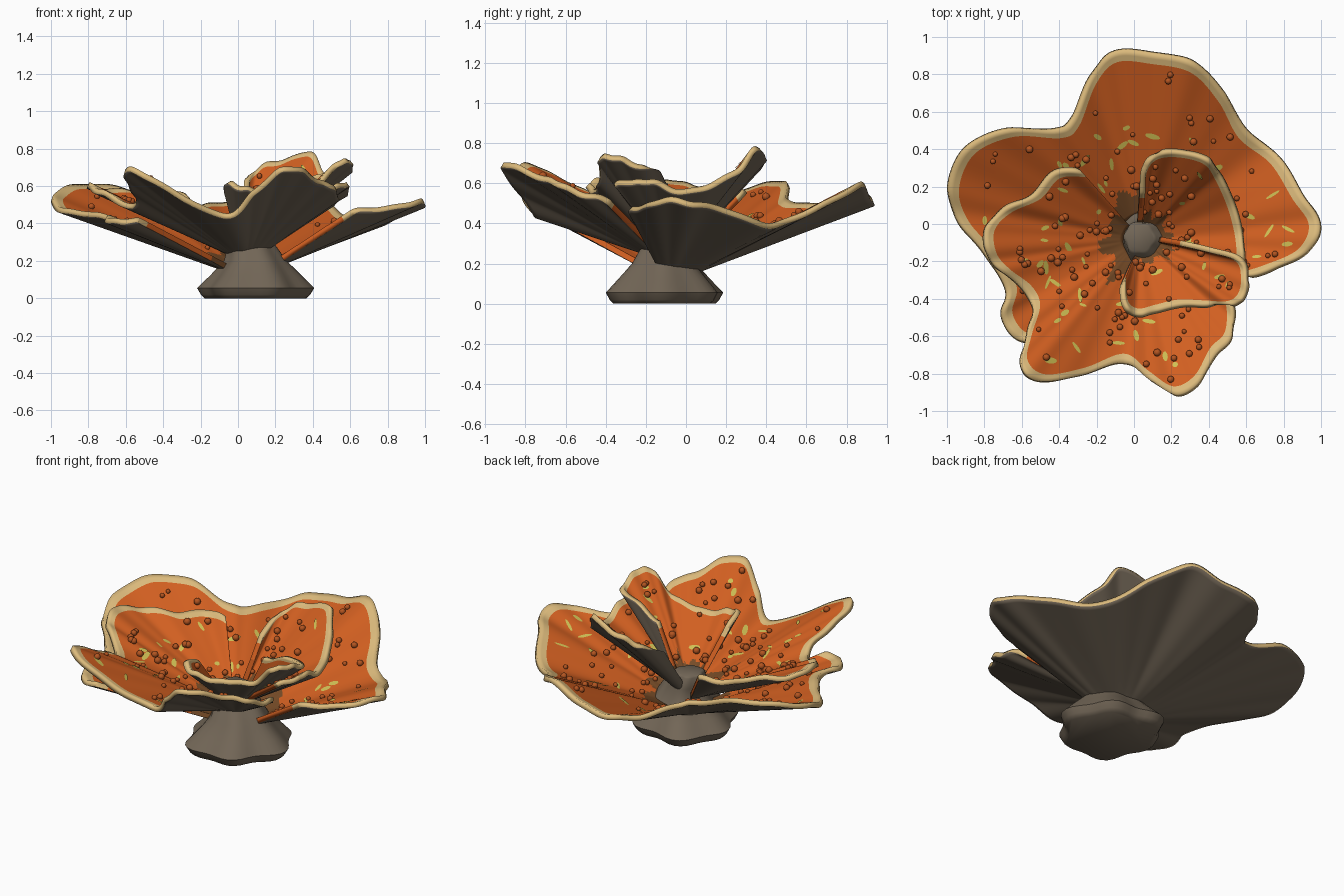
import bpy, bmesh, math, random
from mathutils import Vector, Matrix

random.seed(4)
cube = bpy.data.objects.get("Cube")
if cube:
    bpy.data.objects.remove(cube)


def material(name, color):
    mat = bpy.data.materials.new(name)
    mat.use_nodes = True
    rgba = (*color, 1)
    mat.diffuse_color = rgba
    mat.node_tree.nodes["Principled BSDF"].inputs["Base Color"].default_value = rgba
    return mat


orange = material("orange flesh", (.64, .115, .015))
inner = material("brown throat", (.18, .07, .02))
tan = material("tan rim", (.71, .49, .2))
yellow = material("yellow patch", (.62, .52, .09))
rust = material("rust bump", (.45, .09, .015))
stone = material("grey brown stump", (.17, .134, .095))


def finish(name, bm, mats, angle=None):
    mesh = bpy.data.meshes.new(name)
    bm.to_mesh(mesh)
    bm.free()
    for mat in mats:
        mesh.materials.append(mat)
    obj = bpy.data.objects.new(name, mesh)
    bpy.context.collection.objects.link(obj)
    if angle:
        bpy.ops.object.select_all(action="DESELECT")
        obj.select_set(True)
        bpy.context.view_layer.objects.active = obj
        bpy.ops.object.shade_smooth_by_angle(angle=math.radians(angle))
    return obj


def spline(points, u):
    """Smooth curve through the points, u from 0 to 1."""
    t = u * (len(points) - 1)
    i = min(int(t), len(points) - 2)
    t -= i
    a, b, c, d = (Vector(points[min(max(i + k, 0), len(points) - 1)]) for k in (-1, 0, 1, 2))
    return b + .5 * t * (c - a + t * (2 * a - 5 * b + 4 * c - d + t * (3 * (b - c) + d - a)))


class Frond:
    """Fan surface ruled from a small ring on the stump out to a wavy rim."""

    def __init__(self, rim, root_radius, root_height, band):
        self.rim, self.radius, self.band = rim, root_radius, band
        self.root = Vector((.04, -.08, root_height))

    def ends(self, u):
        edge = spline(self.rim, u)
        out = Vector((edge.x - self.root.x, edge.y - self.root.y, 0)).normalized()
        return self.root + out * self.radius, edge

    def point(self, u, v):
        a, b = self.ends(u)
        p = a.lerp(b, v)
        turn = u * len(self.rim)
        p.z += v * (.006 * math.sin(turn * 3.1) + .004 * math.sin(turn * 5.3))
        return p

    def normal(self, u, v):
        e = .004
        n = (self.point(u + e, v) - self.point(u - e, v)).cross(
            self.point(u, v + e) - self.point(u, v - e)).normalized()
        return n if n.z > 0 else -n


# Rim outlines, counter-clockwise
lower = Frond([
    (.6, -.28, .47), (.75, -.23, .49), (.93, -.14, .52), (.99, 0, .52), (.9, .15, .49),
    (.78, .35, .42), (.6, .5, .42), (.48, .7, .52), (.32, .86, .6), (.1, .91, .55),
    (-.1, .92, .51), (-.22, .8, .5), (-.32, .57, .5), (-.42, .5, .53), (-.68, .5, .6),
    (-.9, .4, .61), (-.99, .2, .54), (-.94, .02, .49), (-.8, -.15, .46), (-.68, -.35, .45),
    (-.7, -.5, .43), (-.63, -.61, .43), (-.52, -.62, .42)], .125, .18, .06)
middle = Frond([
    (-.28, .28, .56), (-.43, .27, .57), (-.54, .15, .57), (-.7, .07, .59), (-.79, -.03, .61),
    (-.78, -.16, .61), (-.71, -.25, .57), (-.59, -.35, .51), (-.54, -.46, .54), (-.58, -.62, .63),
    (-.6, -.76, .69), (-.5, -.84, .68), (-.28, -.81, .54), (-.06, -.74, .46), (.08, -.83, .57),
    (.22, -.91, .7), (.34, -.85, .69), (.43, -.7, .64), (.51, -.62, .6), (.53, -.5, .56),
    (.51, -.38, .52)], .095, .265, .05)
upper = Frond([
    (.51, -.36, .6), (.57, -.27, .62), (.58, -.18, .62), (.57, -.05, .58), (.53, .1, .59),
    (.46, .25, .68), (.39, .34, .78), (.25, .38, .75), (.13, .37, .71), (.07, .3, .66),
    (.06, .16, .56)], .075, .305, .038)
# The front frond curls inward into a raised wall at its end
front = Frond([
    (-.05, -.3, .56), (-.04, -.43, .63), (.02, -.48, .6), (.12, -.46, .58), (.25, -.43, .58),
    (.4, -.43, .62), (.52, -.43, .72), (.58, -.39, .75), (.6, -.3, .72), (.57, -.205, .69),
    (.41, -.155, .65), (.26, -.12, .6)], .075, .315, .038)

fronds = {"lower_frond": lower, "middle_frond": middle, "upper_frond": upper, "front_frond": front}

# Fronds: orange inside, tan along the rim, brown at the throat, stump colour beneath
COLUMNS, ROWS = 200, 30
for name, frond in fronds.items():
    bm = bmesh.new()
    grid = []
    for i in range(COLUMNS + 1):
        u = i / COLUMNS
        a, b = frond.ends(u)
        band = 1 - frond.band / (b - a).length
        steps = [band * k / ROWS for k in range(ROWS + 1)] + [(1 + band) / 2, 1]
        grid.append([bm.verts.new(frond.point(u, v)) for v in steps])
    for i in range(COLUMNS):
        throat = 4.8 + 1.6 * math.sin(i * .13) + .8 * math.sin(i * .31)
        for k in range(ROWS + 2):
            face = bm.faces.new((grid[i][k], grid[i][k + 1], grid[i + 1][k + 1], grid[i + 1][k]))
            face.material_index = 4 if k >= ROWS else 2 if k < throat else 0
    bm.normal_update()
    if sum(f.normal.z for f in bm.faces) < 0:
        bmesh.ops.reverse_faces(bm, faces=bm.faces[:])
    obj = finish(name, bm, [orange, stone, inner, stone, tan, stone], 50)
    shell = obj.modifiers.new("thickness", "SOLIDIFY")
    shell.thickness = .03
    shell.offset = -1
    shell.material_offset = 1
    shell.material_offset_rim = 0

# Stump: lumpy flared foot tapering to a blunt top
bm = bmesh.new()
rings = []
SIDES = 48
for z, r, x, y, lumps in [(0, .255, .085, -.11, 1), (.02, .275, .085, -.11, 1),
                          (.055, .294, .085, -.11, 1), (.12, .235, .09, -.11, .8),
                          (.2, .162, .09, -.11, .5), (.29, .12, .07, -.1, .5),
                          (.36, .084, .03, -.075, .8), (.37, .072, .03, -.075, .8)]:
    ring = []
    for k in range(SIDES):
        t = math.tau * k / SIDES
        lump = 1 + lumps * (.07 * math.cos(6 * t + .4) + .04 * math.sin(3 * t + 1))
        ring.append(bm.verts.new((x + r * lump * math.cos(t), y + r * lump * math.sin(t), z)))
    rings.append(ring)
for low, high in zip(rings, rings[1:]):
    for k in range(SIDES):
        n = (k + 1) % SIDES
        bm.faces.new((low[k], low[n], high[n], high[k]))
bm.faces.new(rings[0][::-1])
bm.faces.new(rings[-1])
finish("stump", bm, [stone], 60)

# Round bumps scattered over the upper faces, denser near the throat
bm = bmesh.new()
for frond, count in ((lower, 70), (middle, 75), (upper, 28), (front, 18)):
    for _ in range(count):
        u, v = random.uniform(.03, .9), .14 + .76 * random.random() ** 1.2
        size = random.uniform(.013, .021)
        place = Matrix.Translation(frond.point(u, v) + frond.normal(u, v) * size * .4)
        bmesh.ops.create_icosphere(bm, subdivisions=2, radius=size, matrix=place)
finish("bumps", bm, [rust], 60)

# Thin yellow patches lying on the upper faces
bm = bmesh.new()
for frond, count in ((lower, 30), (middle, 26), (upper, 6), (front, 4)):
    for _ in range(count):
        u, v = random.uniform(.04, .8), random.uniform(.35, .86)
        n = frond.normal(u, v)
        side = n.orthogonal().normalized()
        side.rotate(Matrix.Rotation(random.uniform(0, math.pi), 3, n))
        long, short = random.uniform(.015, .045), random.uniform(.008, .017)
        center = frond.point(u, v) + n * .004
        ring = [bm.verts.new(center + side * long * math.cos(t) + n.cross(side) * short * math.sin(t))
                for t in (math.tau * k / 10 for k in range(10))]
        bm.faces.new(ring)
finish("yellow_patches", bm, [yellow])
